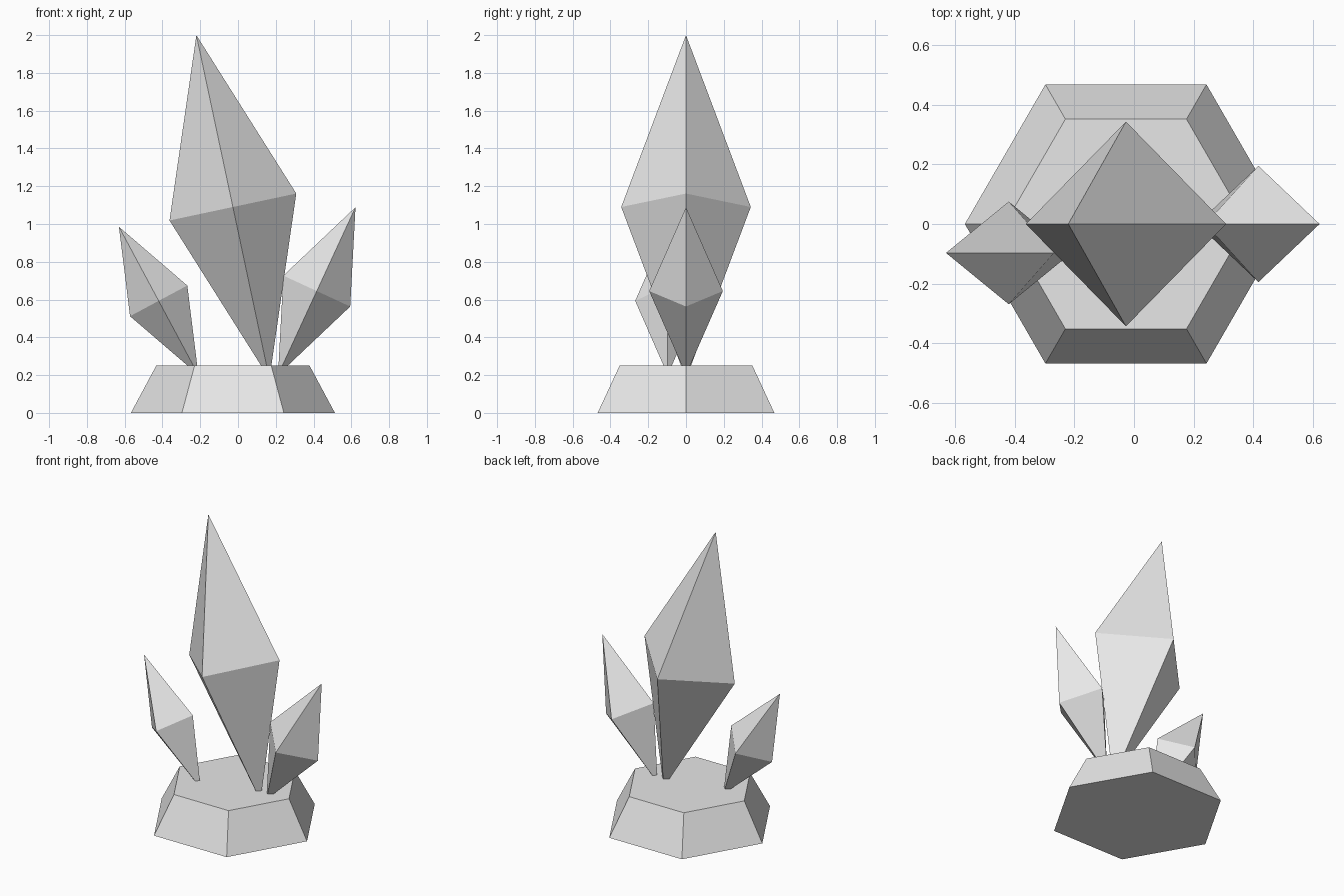
import bpy
from math import radians

cube = bpy.data.objects.get("Cube")
if cube:
    bpy.data.objects.remove(cube, do_unlink=True)

# Single stone colour
stone = bpy.data.materials.new("pale_grey_stone")
stone.use_nodes = True
colour = (0.8, 0.8, 0.8, 1)
stone.diffuse_color = colour
stone.node_tree.nodes["Principled BSDF"].inputs["Base Color"].default_value = colour


def add_mesh(name, verts, faces, location, tilt=0):
    mesh = bpy.data.meshes.new(name)
    mesh.from_pydata(verts, [], faces)
    mesh.materials.append(stone)
    obj = bpy.data.objects.new(name, mesh)
    obj.location = location
    obj.rotation_euler.y = radians(tilt)
    bpy.context.collection.objects.link(obj)


def crystal(name, centre, radius, half_length, tilt):
    """Four-sided double pyramid leaning sideways about y."""
    r, h = radius, half_length
    ring = [(r, 0, 0), (0, r, 0), (-r, 0, 0), (0, -r, 0)]
    verts = ring + [(0, 0, h), (0, 0, -h)]
    faces = []
    for i in range(4):
        j = (i + 1) % 4
        faces += [(i, j, 4), (j, i, 5)]
    add_mesh(name, verts, faces, centre, tilt)


# Hexagonal tapered base, corners pointing along x
bpy.ops.mesh.primitive_cone_add(vertices=6, radius1=0.54, radius2=0.406,
                                depth=0.25, location=(-0.027, 0, 0.125),
                                rotation=(0, 0, radians(30)))
base = bpy.context.object
base.name = "hexagonal_base"
base.data.materials.append(stone)

# Leaning crystals, lower tips sunk into the base
crystal("large_crystal", (-0.027, 0, 1.09), 0.343, 0.93, -12)
crystal("right_small_crystal", (-0.42, -0.097, 0.593), 0.172, 0.445, -28.2)
crystal("left_small_crystal", (0.417, 0, 0.645), 0.195, 0.489, 24.8)
